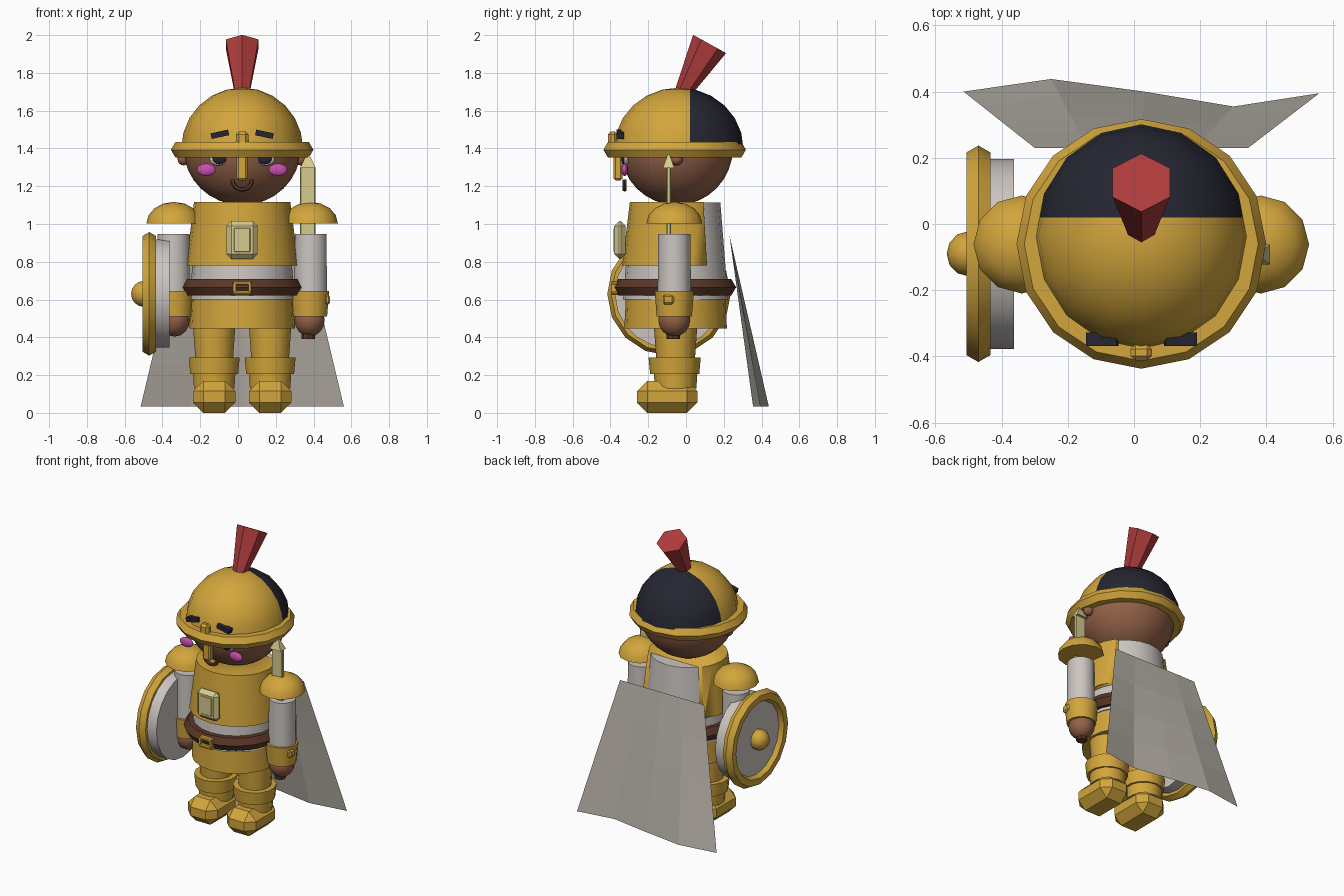
import bpy, bmesh, math
from mathutils import Vector

if "Cube" in bpy.data.objects:
    bpy.data.objects.remove(bpy.data.objects["Cube"])

CX, CY = 0.022, -0.055   # body axis


def material(name, rgb):
    m = bpy.data.materials.new(name)
    m.diffuse_color = (*rgb, 1)
    m.use_nodes = True
    m.node_tree.nodes["Principled BSDF"].inputs["Base Color"].default_value = m.diffuse_color
    return m


GOLD = material("gold", (0.65, 0.38, 0.045))
CLOTH = material("pale_cloth", (0.60, 0.56, 0.53))
CAPE = material("cape_grey", (0.47, 0.44, 0.39))
SKIN = material("skin", (0.29, 0.12, 0.065))
DARK = material("dark_navy", (0.018, 0.019, 0.03))
BROWN = material("leather", (0.10, 0.038, 0.02))
PINK = material("pink", (0.58, 0.08, 0.42))
RED = material("red", (0.43, 0.045, 0.045))
IVORY = material("ivory", (0.68, 0.60, 0.27))


def finish(name, mat, scale=(1, 1, 1), smooth=35):
    o = bpy.context.object
    o.name = name
    o.scale = scale
    o.data.materials.append(mat)
    if smooth:
        bpy.ops.object.shade_smooth_by_angle(angle=math.radians(smooth))
    return o


def ball(name, mat, loc, radii, seg=16, rings=10):
    bpy.ops.mesh.primitive_uv_sphere_add(segments=seg, ring_count=rings, radius=1, location=loc)
    return finish(name, mat, radii)


def tube(name, mat, x, y, z0, z1, r0, r1, n=16, sy=1.0):
    bpy.ops.mesh.primitive_cone_add(vertices=n, radius1=r0, radius2=r1, depth=z1 - z0,
                                    location=(x, y, (z0 + z1) / 2))
    return finish(name, mat, (1, sy, 1))


def ring(name, mat, loc, major, minor, rot=(0, 0, 0), scale=(1, 1, 1), n=16):
    bpy.ops.mesh.primitive_torus_add(major_segments=n, minor_segments=6, major_radius=major,
                                     minor_radius=minor, location=loc, rotation=rot)
    return finish(name, mat, scale)


def box(name, mat, loc, size, bevel=0.0, rot=(0, 0, 0)):
    bpy.ops.mesh.primitive_cube_add(size=1, location=loc, rotation=rot)
    o = finish(name, mat, size, 0)
    bpy.ops.object.transform_apply(location=False, rotation=False, scale=True)
    if bevel:
        b = o.modifiers.new("bevel", 'BEVEL')
        b.width, b.segments = bevel, 1
    return o


def cut(o, co, normal, fill=True, clear=True):
    """Slice a mesh in local space, dropping the side the normal points to."""
    bm = bmesh.new()
    bm.from_mesh(o.data)
    res = bmesh.ops.bisect_plane(bm, geom=bm.verts[:] + bm.edges[:] + bm.faces[:],
                                 plane_co=co, plane_no=normal, clear_outer=clear)
    if fill and clear:
        edges = [e for e in res["geom_cut"] if isinstance(e, bmesh.types.BMEdge)]
        bmesh.ops.holes_fill(bm, edges=edges)
    bm.to_mesh(o.data)
    bm.free()


def dome(name, mat, loc, radii, seg=16, rings=12):
    o = ball(name, mat, loc, radii, seg, rings)
    cut(o, (0, 0, 0), (0, 0, -1))
    bpy.ops.object.shade_smooth_by_angle(angle=math.radians(35))
    return o


# Head and ears
ball("head", SKIN, (CX, -0.05, 1.40), (0.31, 0.298, 0.30), 24, 16)
for s in (-1, 1):
    ball("ear", SKIN, (CX + s * 0.31, -0.05, 1.345), (0.035, 0.035, 0.035), 10, 6)

# Helmet shell with dark back half
shell = dome("helmet", GOLD, (CX, -0.038, 1.40), (0.322, 0.342, 0.322))
cut(shell, (0, 0.17, 0), (0, 1, 0), clear=False)
shell.data.materials.append(DARK)
for p in shell.data.polygons:
    if p.center.y > 0.17 and p.center.z > 0.01:
        p.material_index = 1
ring("helmet_brim", GOLD, (CX, -0.06, 1.393), 0.33, 0.047)

# Plume, leaning back
lo, hi = Vector((CX, -0.015, 1.70)), Vector((CX, 0.125, 1.953))
lean = math.atan2(hi.y - lo.y, hi.z - lo.z)
bpy.ops.mesh.primitive_cone_add(vertices=6, radius1=0.045, radius2=0.1, depth=(hi - lo).length,
                                location=(lo + hi) / 2, rotation=(-lean, 0, 0))
finish("plume", RED, smooth=0)

# Nose guard
box("nose_guard", GOLD, (CX, -0.36, 1.30), (0.058, 0.045, 0.14), 0.01)
box("guard_clasp", GOLD, (CX, -0.388, 1.445), (0.065, 0.05, 0.09), 0.015)

# Face details
for s in (-1, 1):
    ball("cheek", PINK, (CX + s * 0.19, -0.325, 1.287), (0.05, 0.018, 0.033), 12, 8)
    ball("eye_white", CLOTH, (CX + s * 0.125, -0.318, 1.345), (0.048, 0.015, 0.036), 12, 8)
    ball("eye", DARK, (CX + s * 0.12, -0.328, 1.348), (0.037, 0.014, 0.032), 12, 8)
    box("eyebrow", DARK, (CX + s * 0.118, -0.348, 1.475), (0.095, 0.04, 0.03), 0,
        (0, s * math.radians(12), 0))
smile = ring("smile", BROWN, (CX, -0.325, 1.235), 0.052, 0.012, (math.pi / 2, 0, 0))
cut(smile, (0, 0, 0), (0, 1, 0))

# Torso: tunic, breastplate wrapping the front, skirt
tube("tunic", CLOTH, CX, CY, 0.60, 1.113, 0.278, 0.237, 20)
plate = tube("breastplate", GOLD, CX, CY, 0.78, 1.116, 0.298, 0.255, 20, 0.95)
cut(plate, (0, 0.165, 0), (0, 1, 0.06))
tube("skirt", GOLD, CX, CY, 0.447, 0.65, 0.28, 0.27, 20, 0.97)

# Chest emblem
box("emblem", IVORY, (CX, -0.35, 0.915), (0.165, 0.06, 0.20), 0.025)
box("emblem_panel", IVORY, (CX, -0.377, 0.915), (0.09, 0.012, 0.13), 0.005)

# Belt and buckle
ring("belt", BROWN, (CX, -0.06, 0.665), 0.275, 0.05, n=20)
for dz in (-0.026, 0.026):
    box("buckle_bar", GOLD, (CX, -0.378, 0.662 + dz), (0.10, 0.035, 0.022), 0.006)
for s in (-1, 1):
    box("buckle_side", GOLD, (CX + s * 0.04, -0.38, 0.662), (0.015, 0.03, 0.05))

# Legs, greaves and boots
for s in (-1, 1):
    x = CX + s * 0.148
    tube("thigh", GOLD, x, CY, 0.28, 0.46, 0.102, 0.115, 14)
    tube("greave_cuff", GOLD, x, CY - 0.005, 0.205, 0.292, 0.13, 0.138, 14)
    tube("shin", GOLD, x, CY, 0.13, 0.21, 0.11, 0.115, 14)
    box("boot", GOLD, (x, -0.10, 0.085), (0.225, 0.32, 0.17), 0.055)

# Arms with pauldrons
for x in (-0.337, 0.381):
    s = -1 if x < 0 else 1
    dome("pauldron", GOLD, (x + s * 0.002, -0.062, 1.002), (0.146, 0.148, 0.115), 12, 8)
    tube("sleeve", CLOTH, x + s * 0.004, -0.062, 0.62, 0.948, 0.088, 0.086, 14)
    tube("bracer", GOLD, x, -0.062, 0.51, 0.645, 0.093, 0.104, 14)
    ball("hand", SKIN, (x - s * 0.002, -0.062, 0.492), (0.082, 0.085, 0.088), 14, 8)
box("bracer_stud", GOLD, (0.473, -0.093, 0.60), (0.03, 0.06, 0.05), 0.01)

# Sword held upright
tube("sword_grip", BROWN, 0.372, -0.068, 0.392, 0.49, 0.035, 0.04, 8)
box("blade", IVORY, (0.37, -0.092, 1.10), (0.083, 0.024, 0.41), 0.006)
bpy.ops.mesh.primitive_cone_add(vertices=4, radius1=0.707, radius2=0, depth=1,
                                location=(0.37, -0.092, 1.34), rotation=(0, 0, math.pi / 4))
tip = finish("blade_tip", IVORY, smooth=0)
bpy.ops.object.transform_apply(location=False, rotation=True, scale=True)
tip.scale = (0.083, 0.06, 0.085)

# Shield, facing sideways
SIDE = (0, math.pi / 2, 0)
bpy.ops.mesh.primitive_cylinder_add(vertices=20, radius=0.287, depth=0.115,
                                    location=(-0.42, -0.09, 0.632), rotation=SIDE)
finish("shield_disc", CLOTH)
ring("shield_rim", GOLD, (-0.47, -0.09, 0.63), 0.285, 0.042, SIDE)
ball("shield_boss", GOLD, (-0.50, -0.09, 0.63), (0.066, 0.068, 0.068), 12, 8)

# Cape: rippled sheet flaring from the shoulders to the hem
top_x = [-0.30, -0.14, 0.022, 0.185, 0.345]
hem = [(-0.515, 0.40), (-0.25, 0.438), (0.03, 0.40), (0.30, 0.355), (0.56, 0.395)]
ROWS = 4
verts, faces = [], []
for r in range(ROWS + 1):
    t = r / ROWS
    for tx, (hx, hy) in zip(top_x, hem):
        verts.append((tx + (hx - tx) * t, 0.23 + (hy - 0.23) * t, 0.94 - 0.905 * t))
for r in range(ROWS):
    for c in range(4):
        a = r * 5 + c
        faces.append((a, a + 1, a + 6, a + 5))
mesh = bpy.data.meshes.new("cape")
mesh.from_pydata(verts, [], faces)
mesh.materials.append(CAPE)
bpy.context.collection.objects.link(bpy.data.objects.new("cape", mesh))
